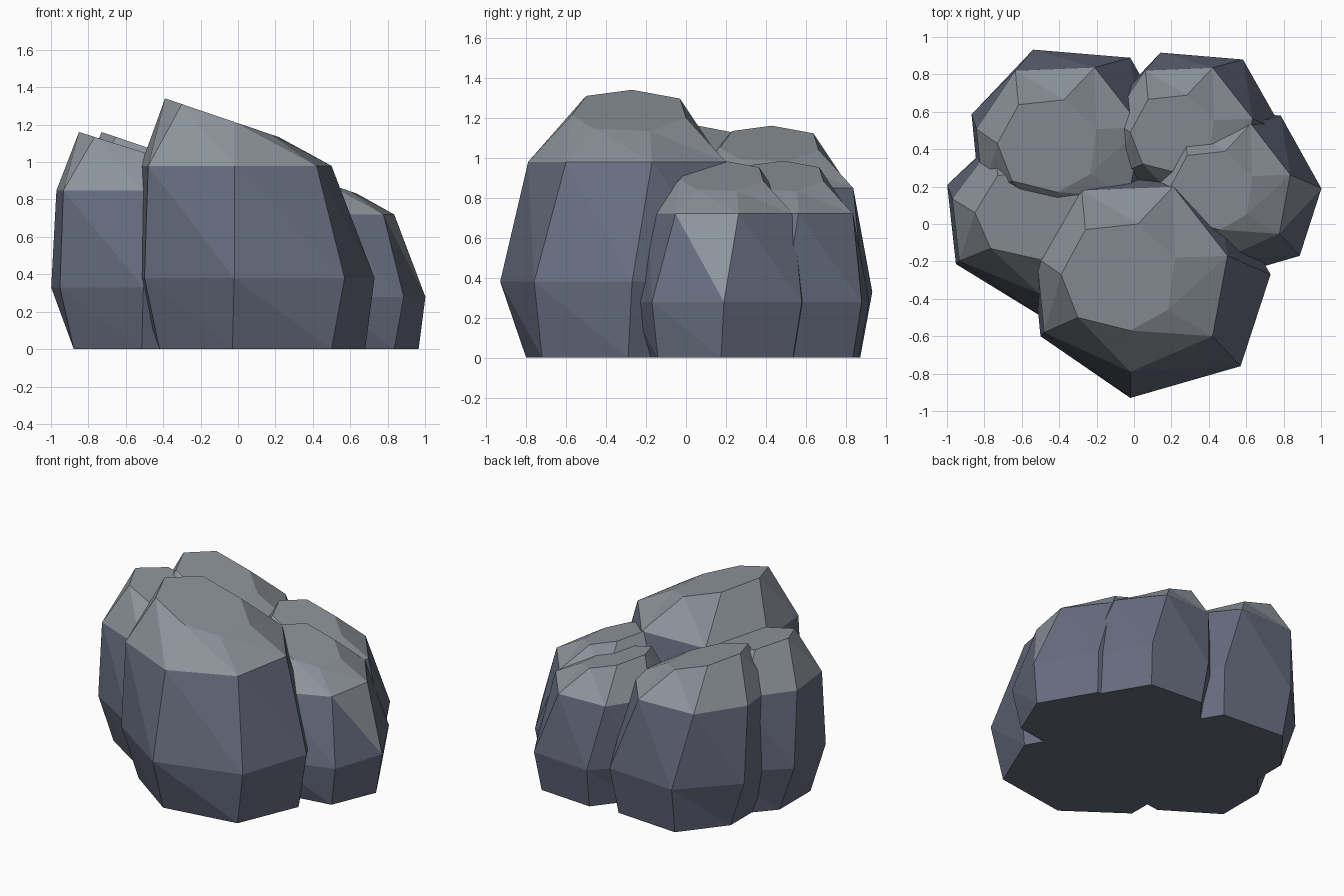
import bpy, bmesh

if "Cube" in bpy.data.objects:
    bpy.data.objects.remove(bpy.data.objects["Cube"])


def material(name, rgb):
    m = bpy.data.materials.new(name)
    m.diffuse_color = (*rgb, 1)
    m.use_nodes = True
    m.node_tree.nodes["Principled BSDF"].inputs["Base Color"].default_value = m.diffuse_color
    return m


side_mat = material("blue grey stone", (0.135, 0.152, 0.212))
top_mat = material("pale grey top", (0.27, 0.30, 0.335))

# Seven-sided cross-sections of the boulder, bottom to top
PEAK = (-0.39, -0.27)
FOOT = [(-.03, -.80), (.50, -.72), (.68, -.29), (.39, .20), (-.15, .24), (-.42, -.10), (-.42, -.52)]
BELLY = [(-.02, -.93), (.57, -.76), (.73, -.27), (.43, .26), (-.17, .31), (-.55, -.09), (-.50, -.60)]
SHOULDER = [(-.02, -.79), (.42, -.60), (.50, -.17), (.21, .20), (-.28, .18), (-.52, -.18), (-.48, -.58)]
CAP = [(-.02, -.57), (.18, -.46), (.22, -.18), (.02, 0), (-.26, -.03), (-.39, -.27), (-.30, -.50)]


def boulder(name, peak, scale, pale_facet=None):
    """Scaled copy of the boulder whose highest point lands on peak."""
    bm = bmesh.new()
    rings = []
    for ring, height in ((FOOT, 0), (BELLY, .38), (SHOULDER, .98), (CAP, None)):
        verts = []
        for x, y in ring:
            z = 1.208 - .34 * x if height is None else height   # sloping top
            verts.append(bm.verts.new((peak[0] + (x - PEAK[0]) * scale[0],
                                       peak[1] + (y - PEAK[1]) * scale[1],
                                       z * scale[2])))
        rings.append(verts)
    bm.faces.new(rings[0][::-1])
    bm.faces.new(rings[3]).material_index = 1
    for level in range(3):
        low, high = rings[level], rings[level + 1]
        for i in range(7):
            j = (i + 1) % 7
            a = bm.faces.new((low[i], low[j], high[i]))
            b = bm.faces.new((low[j], high[j], high[i]))
            # everything above the shoulder is pale
            a.material_index = b.material_index = int(level == 2)
            if level == 1 and i == pale_facet:
                b.material_index = 1
    bmesh.ops.recalc_face_normals(bm, faces=bm.faces)
    mesh = bpy.data.meshes.new(name)
    bm.to_mesh(mesh)
    bm.free()
    mesh.materials.append(side_mat)
    mesh.materials.append(top_mat)
    bpy.context.collection.objects.link(bpy.data.objects.new(name, mesh))


boulder("front_boulder", PEAK, (1, 1, 1))
boulder("back_left_boulder", (-.73, .43), (.866, .866, .866))
boulder("left_boulder", (-.85, .06), (.93, .83, .866))
boulder("right_boulder", (.19, .19), (.725, .735, .735), pale_facet=1)
boulder("back_right_boulder", (-.02, .49), (.735, .735, .735))
